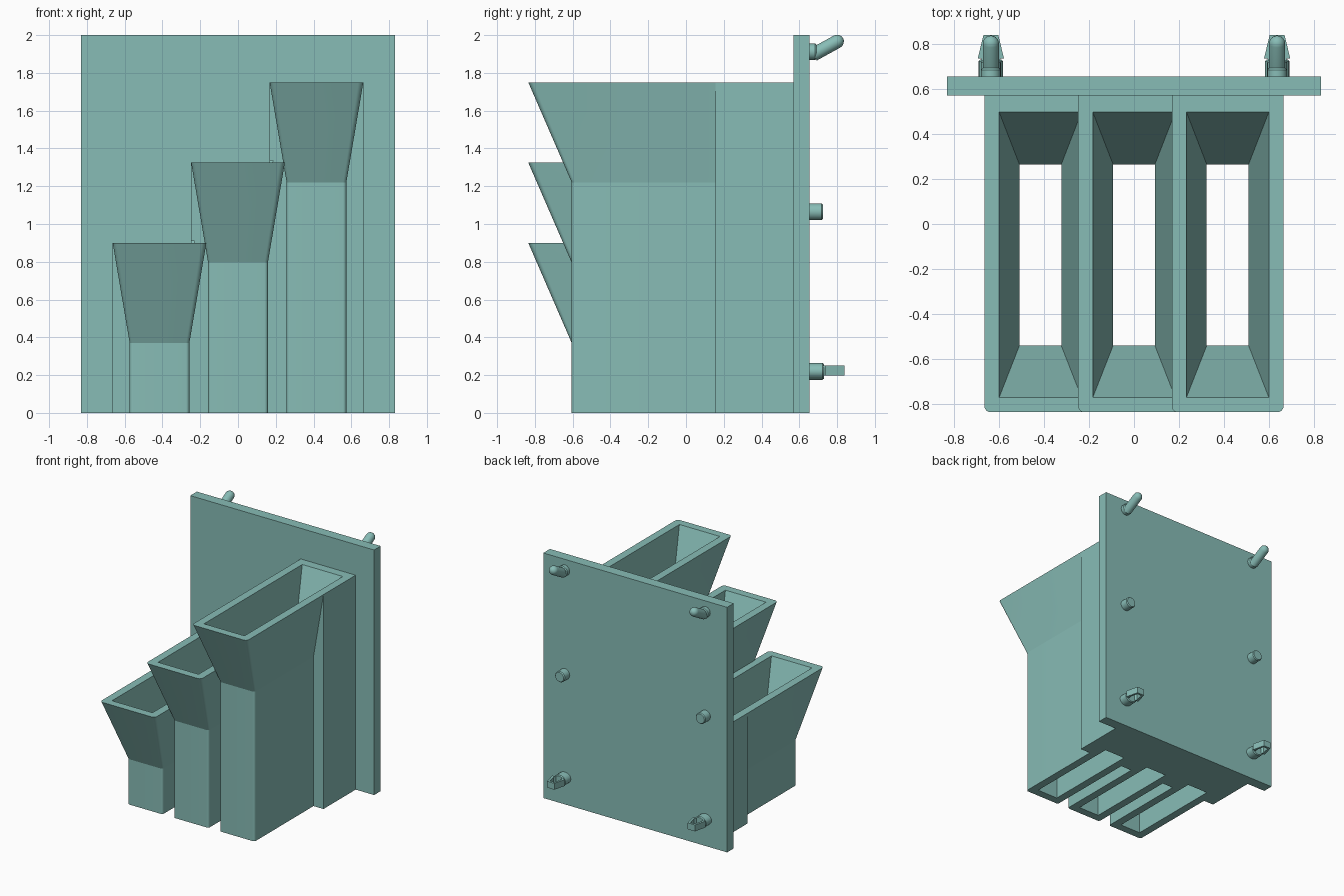
import bpy, bmesh, math
from mathutils import Vector

if "Cube" in bpy.data.objects:
    bpy.data.objects.remove(bpy.data.objects["Cube"])

teal = bpy.data.materials.new("teal_plastic")
teal.diffuse_color = (0.245, 0.505, 0.468, 1)
teal.use_nodes = True
teal.node_tree.nodes["Principled BSDF"].inputs["Base Color"].default_value = teal.diffuse_color


def make_object(name, bm):
    bmesh.ops.recalc_face_normals(bm, faces=bm.faces)
    mesh = bpy.data.meshes.new(name)
    bm.to_mesh(mesh)
    bm.free()
    mesh.materials.append(teal)
    ob = bpy.data.objects.new(name, mesh)
    bpy.context.collection.objects.link(ob)
    return ob


def ring(cx, hw, y0, y1, z, r=0.0, n=12):
    """Rectangle outline, optionally with rounded corners."""
    if r == 0:
        return [(cx - hw, y0, z), (cx + hw, y0, z), (cx + hw, y1, z), (cx - hw, y1, z)]
    pts = []
    for k, (sx, y) in enumerate(((1, y1 - r), (-1, y1 - r), (-1, y0 + r), (1, y0 + r))):
        for i in range(n + 1):
            a = math.radians(90) * (k + i / n)
            pts.append((cx + sx * (hw - r) + r * math.cos(a), y + r * math.sin(a), z))
    return pts


def loft(name, rings):
    bm = bmesh.new()
    loops = [[bm.verts.new(p) for p in pts] for pts in rings]
    n = len(loops[0])
    for a, b in zip(loops, loops[1:]):
        for i in range(n):
            bm.faces.new((a[i], a[(i + 1) % n], b[(i + 1) % n], b[i]))
    bm.faces.new(loops[0])
    bm.faces.new(loops[-1])
    return make_object(name, bm)


def box(name, x0, x1, y0, y1, z0, z1):
    cx, hw = (x0 + x1) / 2, (x1 - x0) / 2
    return loft(name, [ring(cx, hw, y0, y1, z0), ring(cx, hw, y0, y1, z1)])


def boolean(target, other, op):
    other.hide_render = True
    mod = target.modifiers.new("bool", 'BOOLEAN')
    mod.operation, mod.solver, mod.object = op, 'EXACT', other
    bpy.context.view_layer.objects.active = target
    bpy.ops.object.modifier_apply(modifier=mod.name)
    bpy.data.objects.remove(other)


def smooth(ob, angle=30):
    bpy.ops.object.select_all(action='DESELECT')
    ob.select_set(True)
    bpy.context.view_layer.objects.active = ob
    bpy.ops.object.shade_smooth_by_angle(angle=math.radians(angle))


def rod(name, p, q, r, tip=False, wide=1.0):
    """Cylinder from p to q, with a domed end if tip is set."""
    p, q = Vector(p), Vector(q)
    d = (q - p).normalized()
    side = Vector((1, 0, 0))
    up = side.cross(d)
    length = (q - p).length
    prof = [(r, 0), (r, length)]
    if tip:
        prof += [(r * math.cos(a), length + r * math.sin(a)) for a in (0.4, 0.8, 1.2, 1.45)]
    else:
        prof = [(r, 0), (r, length - 0.008), (r - 0.006, length)]
    n = 24
    turns = [2 * math.pi * i / n for i in range(n)]
    ob = loft(name, [[p + side * rr * wide * math.cos(t) + up * rr * math.sin(t) + d * h
                      for t in turns] for rr, h in prof])
    smooth(ob)


# back plate
body = box("rack_body", -0.83, 0.83, 0.57, 0.655, 0, 2)

# three stepped funnels: flared tube plus full-width support block
columns = [(-0.4155, 0.90), (0.0, 1.325), (0.4155, 1.75)]
for cx, top in columns:
    neck = top - 0.53
    tube = loft("funnel", [ring(cx, 0.158, -0.605, 0.33, 0, 0.018),
                           ring(cx, 0.158, -0.605, 0.33, neck, 0.018),
                           ring(cx, 0.248, -0.835, 0.60, top, 0.028)])
    block = box("support_block", cx - 0.248, cx + 0.248, 0.155, 0.60, 0, top)
    boolean(body, block, 'UNION')
    boolean(body, tube, 'UNION')

# hollow each funnel right through
for cx, top in columns:
    neck = top - 0.53
    e = 0.01 / 0.53
    hole = loft("hole_cutter", [ring(cx, 0.093, -0.54, 0.265, -0.1),
                                ring(cx, 0.093, -0.54, 0.265, neck),
                                ring(cx, 0.183 + 0.09 * e, -0.77 - 0.23 * e,
                                     0.497 + 0.232 * e, top + 0.01)])
    boolean(body, hole, 'DIFFERENCE')
smooth(body, 8.5)   # rounds the corners, keeps the flare creases sharp

# pegboard fittings, mirrored left and right
for side, s in (("left", -1), ("right", 1)):
    x = s * 0.635
    # upper hooks
    rod(f"hook_base_{side}", (x, 0.64, 1.912), (x, 0.692, 1.912), 0.043)
    rod(f"hook_{side}", (x, 0.675, 1.897), (x, 0.80, 1.966), 0.036, tip=True)
    # middle pegs
    rod(f"middle_peg_{side}", (x, 0.64, 1.065), (x, 0.725, 1.065), 0.044)
    # lower snap clips
    rod(f"clip_base_{side}", (x, 0.64, 0.22), (x, 0.73, 0.22), 0.045, wide=1.2)
    half_outer = [(0.036, 0.70), (0.042, 0.735), (0.058, 0.735), (0.033, 0.838)]
    half_inner = [(0.022, 0.70), (0.028, 0.735), (0.036, 0.75), (0.02, 0.82)]
    outer = half_outer + [(-a, b) for a, b in reversed(half_outer)]
    inner = half_inner + [(-a, b) for a, b in reversed(half_inner)]
    bm = bmesh.new()
    v = [[[bm.verts.new((x + a, b, z)) for a, b in prof] for prof in (outer, inner)]
         for z in (0.198, 0.25)]
    for i in range(7):
        for lo, hi in ((v[0][0], v[0][1]), (v[1][0], v[1][1]), (v[0][0], v[1][0]), (v[0][1], v[1][1])):
            bm.faces.new((lo[i], lo[i + 1], hi[i + 1], hi[i]))
    for i in (0, 7):
        bm.faces.new((v[0][0][i], v[0][1][i], v[1][1][i], v[1][0][i]))
    make_object(f"snap_clip_{side}", bm)
